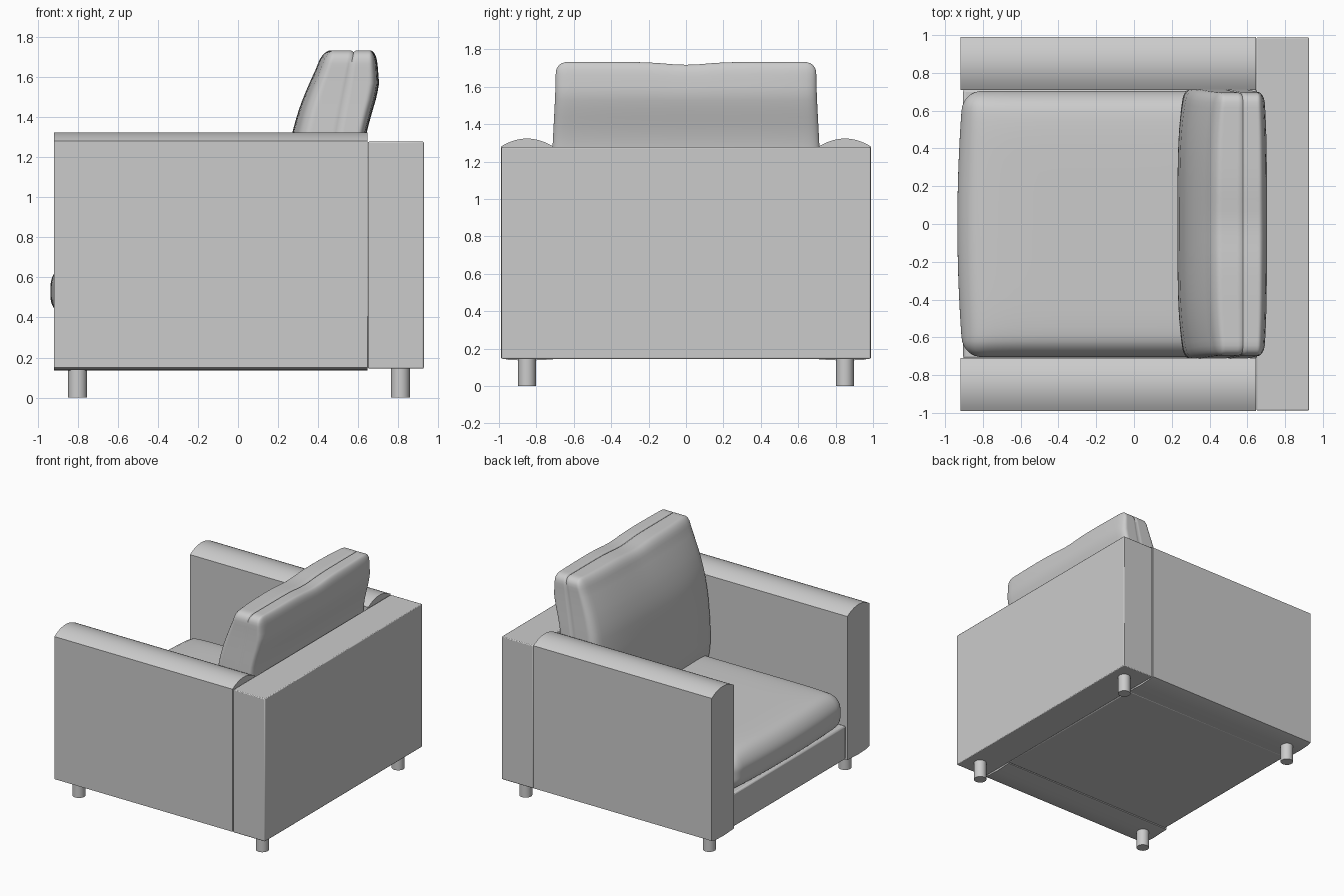
import bpy, bmesh, math
from mathutils import Vector

if "Cube" in bpy.data.objects:
    bpy.data.objects.remove(bpy.data.objects["Cube"])


def finish(name, bm, angle=35, bevel=0.0):
    bmesh.ops.recalc_face_normals(bm, faces=bm.faces[:])
    me = bpy.data.meshes.new(name)
    bm.to_mesh(me)
    bm.free()
    ob = bpy.data.objects.new(name, me)
    bpy.context.collection.objects.link(ob)
    if bevel:
        m = ob.modifiers.new("soft_edges", 'BEVEL')
        m.width, m.segments, m.limit_method = bevel, 2, 'ANGLE'
    bpy.ops.object.select_all(action='DESELECT')
    ob.select_set(True)
    bpy.context.view_layer.objects.active = ob
    bpy.ops.object.shade_smooth_by_angle(angle=math.radians(angle))
    return ob


def box(name, lo, hi, bevel=0.006):
    bm = bmesh.new()
    bmesh.ops.create_cube(bm, size=1)
    for v in bm.verts:
        v.co = Vector([a + (b - a) * (c + 0.5) for a, b, c in zip(lo, hi, v.co)])
    return finish(name, bm, bevel=bevel)


def cushion(name, half, radius, warp):
    """Rounded box with dense edges, reshaped by warp(p, unit coordinates)."""
    bm = bmesh.new()
    bmesh.ops.create_cube(bm, size=2)
    bmesh.ops.subdivide_edges(bm, edges=bm.edges[:], cuts=31, use_grid_fill=True)
    for v in bm.verts:
        p = Vector([math.sin(c * math.pi / 2) * h for c, h in zip(v.co, half)])
        q = Vector([max(-(h - radius), min(h - radius, c)) for c, h in zip(p, half)])
        p = q + (p - q).normalized() * radius
        v.co = warp(p, [c / h for c, h in zip(p, half)])
    return finish(name, bm, angle=60)


def lerp_keys(keys, z):
    if z <= keys[0][0]:
        return keys[0][1]
    for (a, va), (b, vb) in zip(keys, keys[1:]):
        if z <= b:
            t = (z - a) / (b - a)
            return va + (vb - va) * t
    return keys[-1][1]


# Arms: side panel profile with a domed top, extruded along x
def arm(name, side):
    prof = [(0.71, 0.142), (0.85, 0.135), (0.95, 0.14), (0.99, 0.15)]
    for i in range(17):
        t = 1 - i / 8
        prof.append((0.85 + 0.14 * t, 1.28 + 0.043 * (1 - t * t)))
    bm = bmesh.new()
    f = bm.faces.new([bm.verts.new((-0.918, side * y, z)) for y, z in prof])
    ext = bmesh.ops.extrude_face_region(bm, geom=[f])
    for v in ext['geom']:
        if isinstance(v, bmesh.types.BMVert):
            v.co.x = 0.645
    finish(name, bm, angle=20)


for side, label in ((-1, "right"), (1, "left")):
    arm(label + "_arm", side)

# Back panel and seat base
box("back_panel", (0.648, -0.987, 0.145), (0.927, 0.987, 1.277))
box("seat_base", (-0.905, -0.712, 0.145), (0.65, 0.712, 0.41), 0.012)


# Seat cushion with crowned top and bowed front
def seat_warp(p, n):
    x, y, z = p
    X, Y, Z = n
    if X < 0:
        x -= 0.03 * (1 - Y * Y) * X * X
    if Z > 0:
        z += 0.045 * Z * (1 - X ** 8) * (1 - Y ** 8)
    return Vector((x - 0.13, y, z + 0.53))


cushion("seat_cushion", (0.775, 0.705, 0.13), 0.1, seat_warp)

# Back cushion: leaning seam plane, separate front and rear thickness by height
FRONT = [(0.62, 0.12), (0.78, 0.18), (0.95, 0.21), (1.14, 0.23), (1.32, 0.235),
         (1.42, 0.225), (1.5, 0.21), (1.58, 0.19), (1.64, 0.173), (1.73, 0.155)]
REAR = [(0.62, 0.2), (0.95, 0.185), (1.2, 0.145), (1.32, 0.136), (1.42, 0.145),
        (1.5, 0.155), (1.57, 0.155), (1.65, 0.135), (1.73, 0.112)]


def back_warp(p, n):
    u, Y, V = n
    y, z = p.y, p.z + 1.175
    thick = lerp_keys(FRONT if u < 0 else REAR, z)
    thick *= 1 - (0.2 if u < 0 else 0.1) * Y ** 4
    x = 0.505 + 0.175 * (z - 1.32) + u * thick
    t = max(0, min(1, (z - 1.1) / 0.6))
    y *= 1 - 0.03 * t * t * (3 - 2 * t)
    if V > 0:
        z -= 0.015 * V ** 4 * math.exp(-(y / 0.15) ** 2)
    if abs(u) < 1e-4:  # seam groove
        y *= 0.99
        z -= 0.009 * max(0, V) ** 8
    return Vector((x, y, z))


cushion("back_cushion", (0.25, 0.718, 0.557), 0.06, back_warp)

# Four round legs
for lx, end in ((-0.80, "front"), (0.81, "rear")):
    for ly, label in ((-0.85, "right"), (0.85, "left")):
        bm = bmesh.new()
        bmesh.ops.create_cone(bm, cap_ends=True, segments=24, radius1=0.047,
                              radius2=0.047, depth=0.16)
        bmesh.ops.translate(bm, verts=bm.verts[:], vec=(lx, ly, 0.08))
        finish(f"{end}_{label}_leg", bm)
